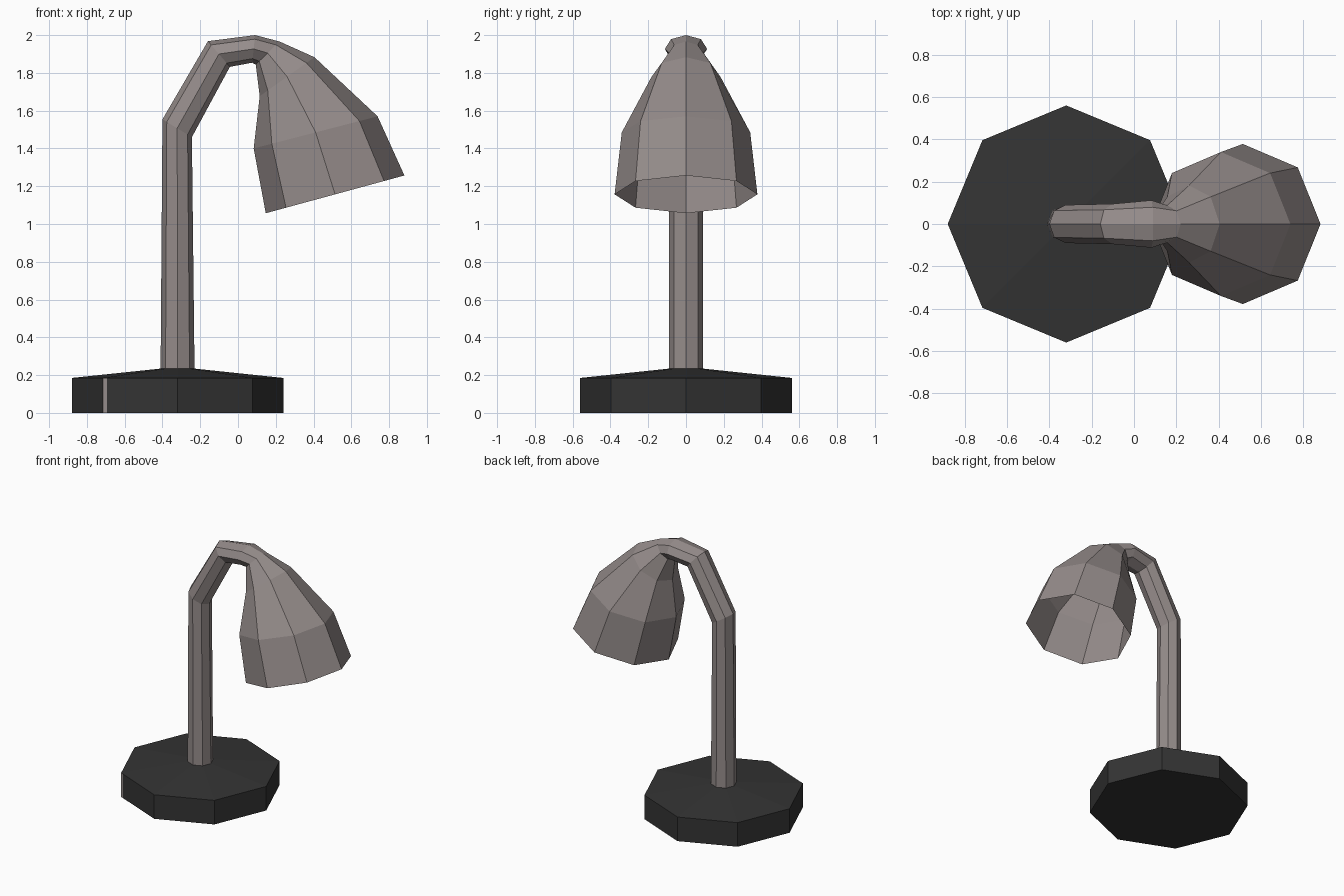
import bpy, bmesh, math
from mathutils import Vector

if "Cube" in bpy.data.objects:
    bpy.data.objects.remove(bpy.data.objects["Cube"])


def material(name, rgb):
    m = bpy.data.materials.new(name)
    m.diffuse_color = (*rgb, 1)
    m.use_nodes = True
    m.node_tree.nodes["Principled BSDF"].inputs["Base Color"].default_value = m.diffuse_color
    return m


metal = material("warm_grey_metal", (0.30, 0.262, 0.256))
black = material("charcoal", (0.034, 0.034, 0.034))


def ring(cx, cz, ux, uz, ry):
    """Eight-sided section: (ux, uz) points to the outside of the bend, ry is the half width."""
    pts = []
    for i in range(8):
        a = math.tau * i / 8
        pts.append(Vector((cx + ux * math.cos(a), ry * math.sin(a), cz + uz * math.cos(a))))
    return pts


def loft(name, rings, mats, cap_start=False, cap_end=False):
    bm = bmesh.new()
    rows = [[bm.verts.new(p) for p in r] for r in rings]
    n = len(rows[0])
    for a, b in zip(rows, rows[1:]):
        for i in range(n):
            j = (i + 1) % n
            bm.faces.new((a[i], a[j], b[j], b[i]))
    if cap_start:
        bm.faces.new(rows[0])
    if cap_end:
        bm.faces.new(rows[-1])
    bmesh.ops.recalc_face_normals(bm, faces=bm.faces)
    me = bpy.data.meshes.new(name)
    bm.to_mesh(me)
    bm.free()
    for m in mats:
        me.materials.append(m)
    ob = bpy.data.objects.new(name, me)
    bpy.context.collection.objects.link(ob)
    return ob


# Base: octagon with a shallow sloping top; one extra point cuts the corner stripe
CX, R = -0.32, 0.56
unit = [Vector((math.cos(math.tau * i / 8), math.sin(math.tau * i / 8), 0)) for i in range(8)]
unit.insert(6, unit[5].lerp(unit[6], 0.058))


def base_ring(r, z):
    return [Vector((CX + p.x * r, p.y * r, z)) for p in unit]


base = loft("base", [base_ring(R, 0), base_ring(R, 0.185), base_ring(0.085, 0.235)],
            [black, metal], True, True)
for f in base.data.polygons:
    c = f.center
    if abs(c.z - 0.0925) < 0.01 and -0.72 < c.x < -0.69 and c.y < 0:
        f.material_index = 1

# Bent stem, running into the neck of the shade
neck = ring(0.157, 1.905, 0.063, 0.061, 0.088)
loft("stem", [
    ring(CX, 0.22, -0.09, 0, 0.09),
    ring(-0.322, 1.507, -0.078, 0.047, 0.09),
    ring(-0.101, 1.900, -0.058, 0.068, 0.095),
    ring(0.083, 1.927, 0.008, 0.073, 0.112),
    neck], [metal], cap_start=True)

# Flared shade, open at the rim
loft("shade", [
    neck,
    ring(0.260, 1.780, 0.145, 0.103, 0.182),
    ring(0.411, 1.485, 0.328, 0.085, 0.340),
    ring(0.514, 1.157, 0.367, 0.100, 0.378)], [metal])
